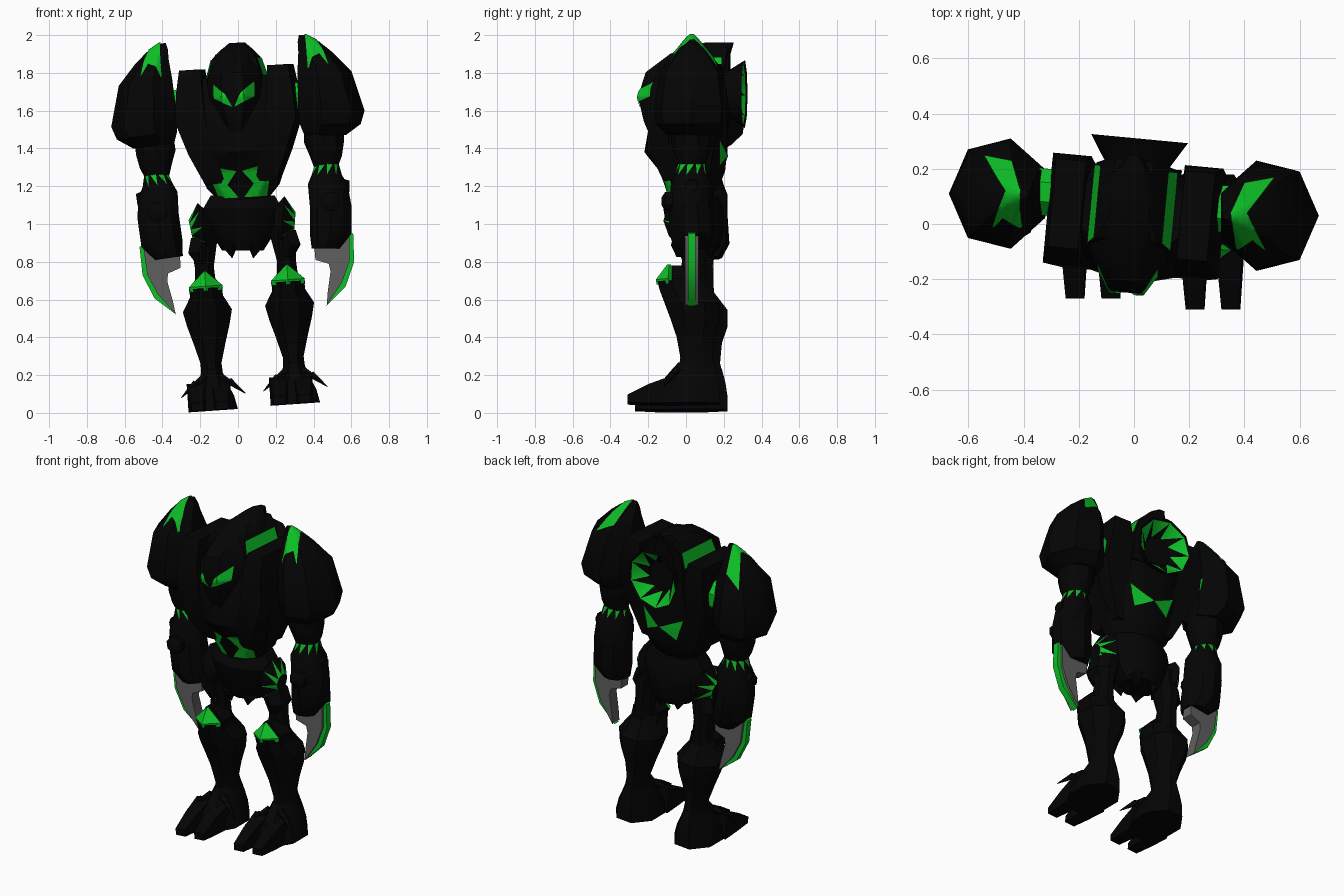
import bpy, bmesh
from math import sin, cos, pi, radians
from mathutils import Matrix, Vector
from mathutils.bvhtree import BVHTree

if "Cube" in bpy.data.objects:
    bpy.data.objects.remove(bpy.data.objects["Cube"])


def material(name, color):
    mat = bpy.data.materials.new(name)
    mat.use_nodes = True
    mat.diffuse_color = (*color, 1)
    mat.node_tree.nodes["Principled BSDF"].inputs["Base Color"].default_value = (*color, 1)
    return mat


BLACK = material("black armour", (.0013, .0013, .0013))
GREEN = material("bright green", (.004, .52, .02))
GREY = material("blade grey", (.115, .115, .115))
PARTS = []


def finish(name, bm, *mats, recalc=True):
    if recalc:
        bmesh.ops.recalc_face_normals(bm, faces=bm.faces)
    mesh = bpy.data.meshes.new(name)
    bm.to_mesh(mesh)
    bm.free()
    for mat in mats:
        mesh.materials.append(mat)
    obj = bpy.data.objects.new(name, mesh)
    bpy.context.collection.objects.link(obj)
    PARTS.append(obj)
    return obj


def place(axis, u, v, t):
    return Vector({"x": (t, u, v), "y": (u, t, v), "z": (u, v, t)}[axis])


def loft(name, rings, M, n=8, axis="z", mat=BLACK, zig=None, turn=.5):
    """Skin through rings (position, u min, u max, v min, v max); band zig gets green teeth."""
    bm = bmesh.new()
    angles = [2 * pi * (i + turn) / n for i in range(n)]
    fit_u = max(abs(cos(a)) for a in angles)
    fit_v = max(abs(sin(a)) for a in angles)
    loops = []
    for t, u0, u1, v0, v1 in rings:
        loops.append([bm.verts.new(M @ place(
            axis, (u0 + u1) / 2 + (u1 - u0) / 2 * cos(a) / fit_u,
            (v0 + v1) / 2 + (v1 - v0) / 2 * sin(a) / fit_v, t)) for a in angles])
    for k, (low, high) in enumerate(zip(loops, loops[1:])):
        for i in range(n):
            j = (i + 1) % n
            if k == zig:
                bm.faces.new((low[i], low[j], high[j]))
                bm.faces.new((low[i], high[j], high[i])).material_index = 1
            else:
                bm.faces.new((low[i], low[j], high[j], high[i]))
    bm.faces.new(loops[0])
    bm.faces.new(loops[-1])
    return finish(name, bm, mat, GREEN)


def flare(name, M, profile, zig, n, axis):
    """Round dish from (position, radius) pairs."""
    return loft(name, [(t, -r, r, -r, r) for t, r in profile], M, n, axis, zig=zig)


def spike(name, M, base, tip, radius):
    base, tip = Vector(base), Vector(tip)
    aim = (tip - base).to_track_quat("Z", "Y").to_matrix().to_4x4()
    bm = bmesh.new()
    bmesh.ops.create_cone(bm, cap_ends=True, segments=5, radius1=radius, radius2=.002,
                          depth=(tip - base).length,
                          matrix=M @ Matrix.Translation((base + tip) / 2) @ aim)
    return finish(name, bm, BLACK)


def plate(name, M, outline, y, depth, mat):
    """Flat outline in x and z, extruded along y."""
    bm = bmesh.new()
    face = bm.faces.new([bm.verts.new(M @ Vector((x, y - depth / 2, z))) for x, z in outline])
    out = bmesh.ops.extrude_face_region(bm, geom=[face])["geom"]
    shift = M.to_3x3() @ Vector((0, depth, 0))
    bmesh.ops.translate(bm, vec=shift, verts=[g for g in out if isinstance(g, bmesh.types.BMVert)])
    bm.normal_update()
    bmesh.ops.triangulate(bm, faces=[f for f in bm.faces if len(f.verts) > 4])
    return finish(name, bm, mat)


def decal(name, target, M, outline, axis, side):
    """Thin green inlay pressed onto a part along an axis, from its + or - side."""
    mesh = target.data
    tree = BVHTree.FromPolygons([v.co for v in mesh.vertices], [p.vertices for p in mesh.polygons])
    ray = (M.to_3x3() @ place(axis, 0, 0, -side)).normalized()
    bm = bmesh.new()
    bm.faces.new([bm.verts.new(M @ place(axis, u, v, side * 3)) for u, v in outline])
    bm.normal_update()
    bmesh.ops.triangulate(bm, faces=bm.faces[:])
    bmesh.ops.subdivide_edges(bm, edges=bm.edges[:], cuts=7, use_grid_fill=True)
    missed = []
    for v in bm.verts:
        hit = tree.ray_cast(v.co, ray)[0]
        if hit is None:
            missed.append(v)
        else:
            v.co = hit - ray * .007
    bmesh.ops.delete(bm, geom=missed, context="VERTS")
    bm.normal_update()
    bmesh.ops.reverse_faces(bm, faces=[f for f in bm.faces if f.normal.dot(ray) > 0])
    return finish(name, bm, GREEN, recalc=False)


def flip(points, s):
    return [(s * u, v) for u, v in points]


MIRROR = Matrix.Diagonal((-1, 1, 1, 1))
SIDES = (("left", 1), ("right", -1))

# Torso, slightly twisted and leaning
pivot = Matrix.Translation((0, 0, 1.6))
T = (pivot @ Matrix.Rotation(radians(-5.4), 4, "Z") @ Matrix.Rotation(radians(-3.5), 4, "Y")
     @ pivot.inverted())
torso = loft("torso", [(1.13, -.13, .13, -.09, .13), (1.2, -.19, .19, -.11, .18),
                       (1.28, -.22, .22, -.14, .21), (1.38, -.26, .26, -.22, .22),
                       (1.5, -.31, .31, -.2, .22), (1.68, -.3, .3, -.16, .22),
                       (1.78, -.22, .22, -.1, .2)], T, 10)
head = loft("head", [(1.42, -.03, .03, -.17, .1), (1.54, -.1, .1, -.22, .2),
                     (1.67, -.15, .15, -.25, .22), (1.8, -.14, .14, -.21, .23),
                     (1.9, -.105, .105, -.08, .23), (1.96, -.04, .04, .1, .25)], T)
hood = loft("hood", [(1.6, -.155, .155, -.08, .21), (1.78, -.145, .145, -.09, .21),
                     (1.88, -.115, .115, -.06, .22), (1.93, -.07, .07, .03, .23)], T, 4)
nozzle_place = T @ Matrix.Translation((0, 0, 1.69))
flare("back_nozzle", nozzle_place, [(.225, .09), (.3, .17), (.31, .18), (.2, .11), (.12, .1)],
      0, 9, "y")
for label, s in SIDES:
    S = T @ Matrix.Scale(s, 4, (1, 0, 0))
    loft(label + "_collar", [(1.22, .08, .19, -.1, .14), (1.38, .12, .26, -.18, .17),
                             (1.55, .16, .32, -.17, .2), (1.7, .17, .31, -.16, .23),
                             (1.83, .18, .29, -.11, .21)], S, 4)
    loft(label + "_shoulder_joint", [(.26, 0, .17, 1.54, 1.73), (.38, 0, .17, 1.54, 1.73)],
         S, 8, "x", GREEN)
    decal(label + "_eye", head, T,
          flip([(.11, 1.75), (.11, 1.67), (.005, 1.62), (.04, 1.69)], s), "y", -1)
    decal(label + "_hood_panel", hood, T, [(-.085, 1.78), (.2, 1.78), (.2, 1.875), (-.06, 1.875)],
          "x", s)
    decal(label + "_belt_inlay", torso, T,
          flip([(.015, 1.14), (.13, 1.14), (.15, 1.22), (.135, 1.29), (.1, 1.3), (.015, 1.28),
                (.07, 1.21)], s), "y", -1)
    decal(label + "_back_inlay", torso, T, flip([(0, 1.36), (.15, 1.44), (.11, 1.3)], s), "y", 1)

# Pelvis with a toothed lower edge
P = Matrix.Translation((.025, .04, 0))
loft("pelvis", [(.86, -.11, .11, -.08, .13), (.97, -.18, .18, -.14, .16), (1.08, -.21, .21, -.16, .16),
                (1.15, -.17, .17, -.12, .13)], P, 10)
for x in (-.07, .07):
    for y in (-.06, .09):
        spike("pelvis_tooth", P, (x, y, .89), (x * .8, y, .82), .05)

# Arms: the right one hangs lower and is turned inward
hinge = Matrix.Translation((.48, 0, 1.65))
right_arm = (Matrix.Translation((-.01, .08, -.06)) @ MIRROR @ hinge
             @ Matrix.Rotation(radians(8), 4, "Y") @ hinge.inverted())
for label, A in (("left", Matrix()), ("right", right_arm)):
    pad = loft(label + "_shoulder_pad",
               [(1.47, .34, .57, -.1, .16), (1.53, .31, .65, -.16, .22), (1.6, .3, .67, -.17, .23),
                (1.81, .3, .6, -.14, .2), (1.91, .31, .5, -.06, .12), (1.965, .31, .43, -.015, .075),
                (2, .32, .36, .015, .045)], A, 7, turn=0)
    decal(label + "_pad_chevron", pad, A,
          [(.51, .17), (.4, .15), (.35, .04), (.37, -.1), (.43, -.06), (.48, -.1), (.41, .04)],
          "z", 1)
    loft(label + "_upper_arm", [(1.28, .41, .52, -.03, .09), (1.36, .38, .55, -.06, .12),
                                (1.43, .35, .56, -.08, .14), (1.55, .35, .56, -.08, .14)], A, 10)
    loft(label + "_forearm", [(.87, .39, .54, -.06, .11), (.95, .38, .6, -.09, .15),
                              (1.1, .38, .6, -.09, .14), (1.21, .37, .58, -.08, .14),
                              (1.26, .39, .55, -.06, .12), (1.33, .41, .53, -.04, .1)],
         A, 10, zig=4)
    loft(label + "_forearm_knob", [(-.13, .47, .51, 1.1, 1.14), (-.11, .44, .54, 1.07, 1.17),
                                   (-.05, .44, .54, 1.07, 1.17)], A, 8, "y")
    loft(label + "_elbow_knob", [(.52, -.02, .08, 1.15, 1.25), (.59, 0, .06, 1.17, 1.23)], A, 8, "x")
    plate(label + "_blade", A, [(.59, .94), (.59, .8), (.55, .69), (.47, .57), (.475, .64),
                                (.49, .75), (.48, .79), (.41, .81), (.4, .92)], .03, .07, GREY)
    plate(label + "_blade_edge", A, [(.585, .96), (.61, .95), (.615, .8), (.57, .67), (.465, .565),
                                     (.55, .69), (.59, .8)], .03, .04, GREEN)

# Legs and feet, leaning the same way
lean = Matrix.Rotation(radians(-4), 4, "Y")
for label, m, L in (("left", 1, Matrix.Translation((.31, -.02, .047)) @ lean),
                    ("right", -1, Matrix.Translation((-.125, .02, .012)) @ lean @ MIRROR)):
    hip_place = (L @ Matrix.Translation((-.05, .03, .98))
                 @ Matrix.Rotation(radians(8), 4, "Y"))
    flare(label + "_hip_guard", hip_place, [(0, .07), (.045, .13), (.11, .05)], 1, 9, "x")
    loft(label + "_thigh", [(.6, -.06, .06, -.03, .13), (.76, -.05, .05, 0, .12),
                            (.86, -.07, .06, -.03, .13), (1, -.1, .03, -.02, .12)], L)
    loft(label + "_thigh_guard", [(.78, -.02, .04, -.03, .11), (.84, -.03, .08, -.06, .13),
                                  (.92, -.06, .06, -.04, .12)], L, 6)
    loft(label + "_knee_cap", [(.635, -.085, .085, -.135, -.01), (.66, -.09, .09, -.14, -.01),
                               (.74, -.004, .004, -.08, -.06)], L, 4, mat=GREEN, turn=0)
    loft(label + "_knee_joint", [(.6, -.088, .088, -.055, .05), (.66, -.086, .086, -.055, .05),
                                 (.735, -.02, .02, -.055, .05)], L, 4)
    loft(label + "_shin", [(.17, -.06, .06, -.02, .18), (.25, -.055, .055, -.01, .16),
                           (.36, -.085, .085, -.03, .17), (.45, -.112, .112, -.06, .2),
                           (.53, -.13, .13, -.09, .2), (.61, -.085, .085, -.12, .14),
                           (.65, -.09, .09, -.13, .11)], L)
    loft(label + "_foot", [(0, -.125, .125, -.15, .2), (.07, -.11, .11, -.14, .2),
                           (.14, -.08, .08, -.09, .19), (.22, -.05, .05, -.02, .17)], L)
    for s in (-1, 1):
        x = s * .065 - m * .022
        loft(label + "_toe", [(-.04, x - .05, x + .05, 0, .15), (-.18, x - .04, x + .04, 0, .1),
                              (-.29, x - .033, x + .033, .005, .045)], L, 4, "y")
        spike(label + "_ankle_claw", L, (s * .04, -.03, .17), (s * .12, -.07, .135), .03)
        spike(label + "_claw_tip", L, (s * .09, -.055, .15), (s * .17, -.1, .08), .02)

# Soft shading with crisp edges
bpy.ops.object.select_all(action="DESELECT")
for obj in PARTS:
    obj.select_set(True)
bpy.context.view_layer.objects.active = PARTS[0]
bpy.ops.object.shade_smooth_by_angle(angle=radians(35))
